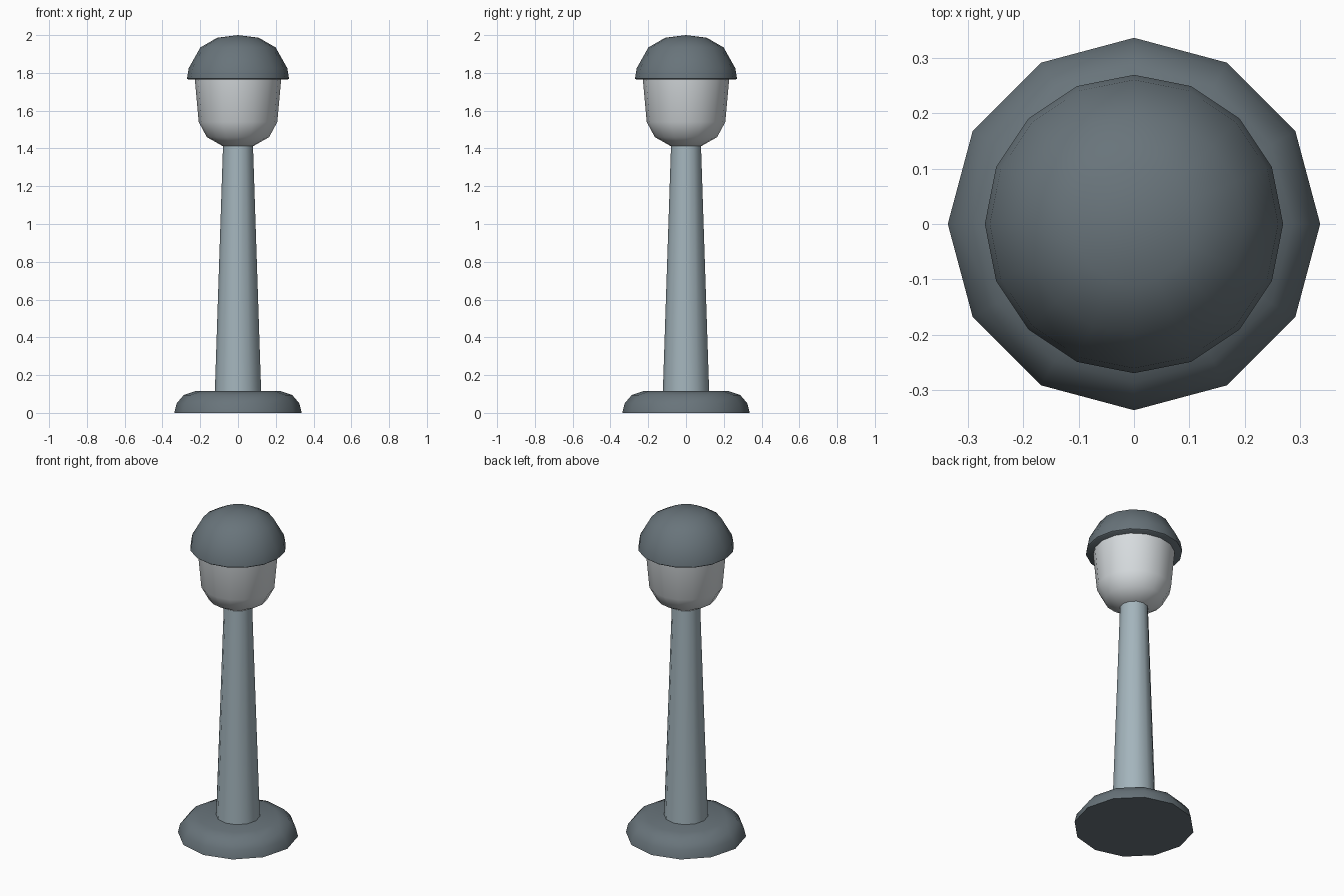
import bpy, bmesh, math

if "Cube" in bpy.data.objects:
    bpy.data.objects.remove(bpy.data.objects["Cube"])


def material(name, rgb):
    m = bpy.data.materials.new(name)
    m.diffuse_color = (*rgb, 1)
    m.use_nodes = True
    m.node_tree.nodes["Principled BSDF"].inputs["Base Color"].default_value = m.diffuse_color
    return m


def lathe(name, profile, sides, mat):
    """Revolve (radius, height) points about z; radius 0 makes a pole."""
    bm = bmesh.new()
    rings = []
    for r, z in profile:
        if r == 0:
            rings.append([bm.verts.new((0, 0, z))] * sides)
        else:
            rings.append([bm.verts.new((r * math.cos(math.tau * i / sides),
                                        r * math.sin(math.tau * i / sides), z))
                          for i in range(sides)])
    for a, b in zip(rings, rings[1:]):
        for i in range(sides):
            j = (i + 1) % sides
            bm.faces.new(list(dict.fromkeys((a[i], a[j], b[j], b[i]))))
    bmesh.ops.recalc_face_normals(bm, faces=bm.faces)
    mesh = bpy.data.meshes.new(name)
    bm.to_mesh(mesh)
    bm.free()
    mesh.materials.append(mat)
    ob = bpy.data.objects.new(name, mesh)
    bpy.context.collection.objects.link(ob)
    bpy.ops.object.select_all(action='DESELECT')
    ob.select_set(True)
    bpy.context.view_layer.objects.active = ob
    bpy.ops.object.shade_smooth_by_angle(angle=math.radians(50))
    return ob


dark = material("dark grey metal", (0.14, 0.175, 0.197))
light = material("light grey metal", (0.37, 0.46, 0.505))
glass = material("pale glass", (0.68, 0.716, 0.737))

# Rounded foot
lathe("base", [(0, 0), (0.337, 0), (0.325, 0.05), (0.287, 0.095),
               (0.225, 0.115), (0, 0.115)], 12, dark)

# Tapered column
lathe("post", [(0, 0.10), (0.123, 0.10), (0.079, 1.425), (0, 1.425)], 12, light)

# Lamp bowl
lathe("lamp_bowl", [(0, 1.41), (0.08, 1.412), (0.165, 1.46), (0.208, 1.54),
                    (0.23, 1.78), (0, 1.78)], 16, glass)

# Domed cap with a flat underside rim
lathe("cap", [(0, 1.765), (0.264, 1.765), (0.27, 1.77), (0.261, 1.825),
              (0.199, 1.935), (0.11, 1.986), (0, 2.0)], 16, dark)
